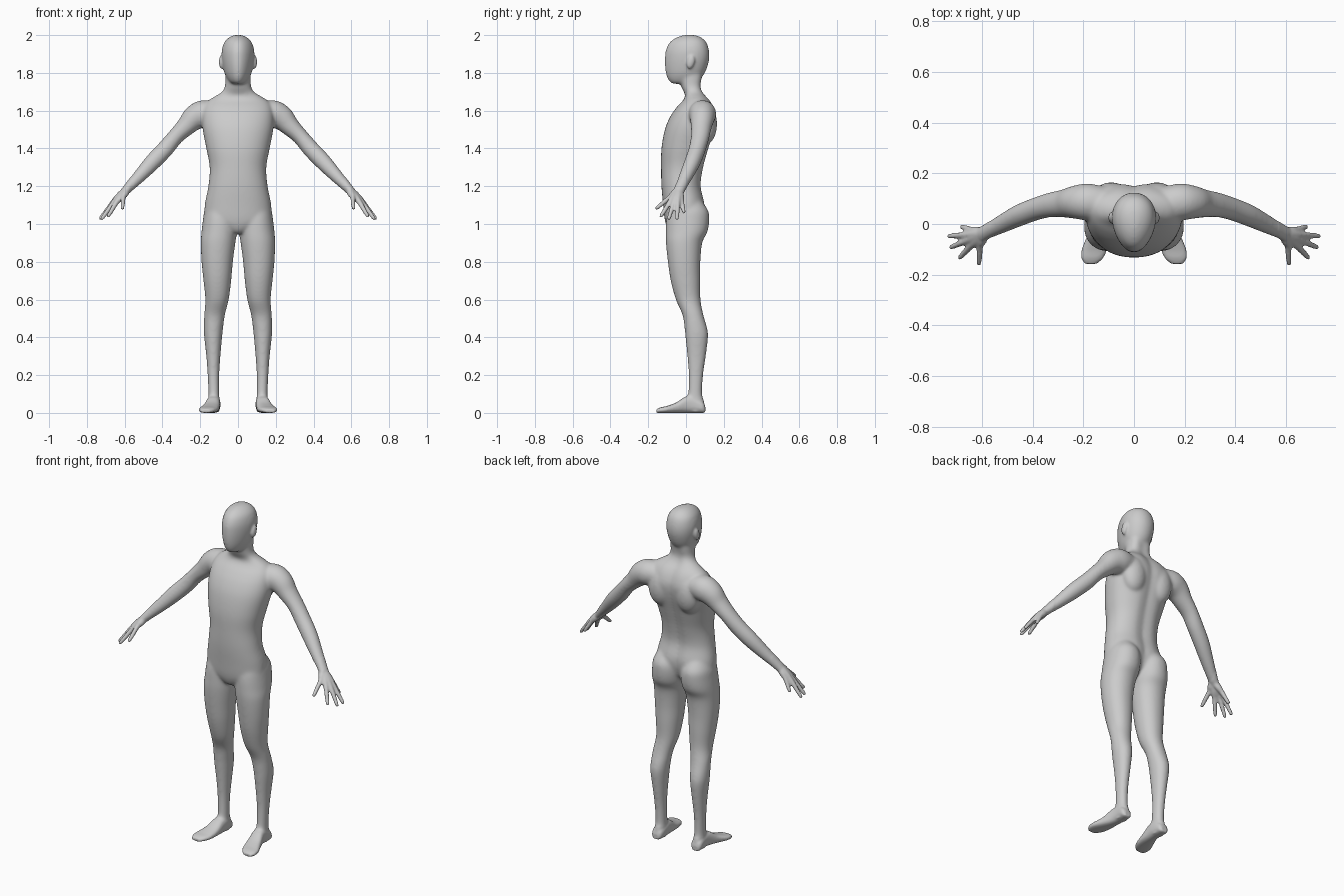
import bpy, bmesh
from math import sin, cos, pi, exp, copysign
from mathutils import Vector, Matrix

if "Cube" in bpy.data.objects:
    bpy.data.objects.remove(bpy.data.objects["Cube"])

bm = bmesh.new()
N = 40


def dense(rows, steps=5):
    """Catmull-Rom resampling of a list of number tuples."""
    out = []
    for i in range(len(rows) - 1):
        p0, p1 = rows[max(i - 1, 0)], rows[i]
        p2, p3 = rows[i + 1], rows[min(i + 2, len(rows) - 1)]
        for k in range(steps):
            t = k / steps
            out.append(tuple(
                0.5 * (2 * b + (c - a) * t + (2 * a - 5 * b + 4 * c - d) * t * t
                       + (3 * b - a - 3 * c + d) * t ** 3)
                for a, b, c, d in zip(p0, p1, p2, p3)))
    return out + [rows[-1]]


def loft(rings):
    """Capped skin through rings of points."""
    vs = [[bm.verts.new(p) for p in r] for r in rings]
    for a, b in zip(vs, vs[1:]):
        for i in range(N):
            j = (i + 1) % N
            bm.faces.new((a[i], a[j], b[j], b[i]))
    bm.faces.new(vs[0][::-1])
    bm.faces.new(vs[-1])


def oval(power=2.0):
    """Unit superellipse."""
    for i in range(N):
        t = 2 * pi * i / N
        c, s = cos(t), sin(t)
        yield copysign(abs(c) ** (2 / power), c), copysign(abs(s) ** (2 / power), s)


def upright(rows, power=2.0, egg=0.0, groove=0.0):
    """Horizontal slices: z, x min, x max, y front, y back."""
    rings = []
    for z, x0, x1, y0, y1 in dense(rows):
        ring = []
        for c, s in oval(power):
            x = (x0 + x1) / 2 + (x1 - x0) / 2 * c * (1 + egg * s)
            y = (y0 + y1) / 2 + (y1 - y0) / 2 * s
            if s > 0:
                y -= groove * exp(-(x / 0.035) ** 2)
            ring.append((x, y, z))
        rings.append(ring)
    loft(rings)


def limb(rows):
    """Tube along a path: x, y, z, half thickness, half depth."""
    pts = dense(rows)
    rings = []
    for i, p in enumerate(pts):
        d = Vector(pts[min(i + 1, len(pts) - 1)][:3]) - Vector(pts[max(i - 1, 0)][:3])
        d.normalize()
        side = (Vector((0, 1, 0)) - d * d.y).normalized()
        up = d.cross(side)
        rings.append([Vector(p[:3]) + up * c * p[3] + side * s * p[4] for c, s in oval()])
    loft(rings)


def ball(center, scale, rot=0.0):
    m = Matrix.Translation(center) @ Matrix.Rotation(rot, 4, 'X') @ Matrix.Diagonal((*scale, 1))
    bmesh.ops.create_uvsphere(bm, u_segments=20, v_segments=14, radius=1, matrix=m)


# leg and buttock
upright([(1.12, .03, .155, -.07, .085), (1.07, .012, .178, -.095, .118),
         (1.02, .003, .186, -.105, .123), (.96, .005, .193, -.107, .114),
         (.9, .014, .197, -.106, .086), (.8, .027, .193, -.096, .076),
         (.7, .036, .183, -.081, .076), (.6, .049, .173, -.054, .077),
         (.52, .069, .179, -.019, .092), (.45, .079, .181, -.008, .112),
         (.4, .084, .179, -.003, .117), (.3, .093, .168, .007, .105),
         (.2, .099, .161, .014, .091), (.1, .099, .157, .011, .086),
         (.05, .097, .159, 0, .097), (.005, .102, .156, .01, .09)], power=2.1)

# foot: y, x centre, half width, height
loft([[(xc + w * c, y, h * (1 + s) / 2) for c, s in oval(2.5)]
      for y, xc, w, h in dense([
          (.102, .13, .018, .035), (.088, .13, .032, .06), (.04, .128, .035, .09),
          (0, .132, .037, .088), (-.05, .142, .044, .056), (-.1, .156, .05, .037),
          (-.135, .165, .043, .029), (-.157, .17, .024, .019)])])

# arm
limb([(.11, .085, 1.585, .06, .06), (.18, .087, 1.583, .073, .073),
      (.23, .086, 1.562, .067, .066), (.275, .081, 1.517, .052, .056),
      (.33, .075, 1.463, .043, .049), (.385, .06, 1.398, .045, .045),
      (.45, .035, 1.33, .044, .043), (.515, .003, 1.26, .036, .037),
      (.58, -.03, 1.192, .026, .03), (.6, -.04, 1.172, .022, .03)])

# palm and fingers: knuckle, tip
wrist = Vector((.588, -.036, 1.185))
fingers = [((.642, -.024, 1.123), (.682, -.01, 1.057)),
           ((.66, -.043, 1.118), (.734, -.048, 1.022)),
           ((.66, -.066, 1.112), (.725, -.093, 1.022)),
           ((.645, -.088, 1.112), (.69, -.136, 1.036)),
           ((.607, -.085, 1.142), (.612, -.162, 1.078))]
for knuckle, tip in fingers:
    k, t = Vector(knuckle), Vector(tip)
    limb([(*wrist, .02, .018), (*wrist.lerp(k, .6), .019, .018), (*k, .0135, .0135),
          (*k.lerp(t, .5), .0115, .0115), (*k.lerp(t, .9), .0095, .0095), (*t, .005, .005)])

# ear
ball((.087, .025, 1.858), (.014, .021, .037), -.25)
# shoulder blade
ball((.09, .105, 1.53), (.075, .06, .11))

# mirror the side parts
dup = bmesh.ops.duplicate(bm, geom=bm.verts[:] + bm.edges[:] + bm.faces[:])
for e in dup["geom"]:
    if isinstance(e, bmesh.types.BMVert):
        e.co.x *= -1

# torso and neck: z, half width, front, back
torso = [(.95, .03, -.08, .03), (.975, .09, -.098, .06), (1.02, .17, -.112, .09),
         (1.1, .176, -.121, .104), (1.2, .157, -.13, .084), (1.3, .15, -.132, .098),
         (1.4, .168, -.13, .125), (1.5, .187, -.112, .154), (1.57, .19, -.083, .163),
         (1.62, .18, -.048, .15), (1.655, .155, -.015, .13), (1.68, .115, -.005, .108),
         (1.7, .085, -.012, .095), (1.73, .069, -.026, .088), (1.78, .066, -.035, .096),
         (1.84, .06, -.02, .1)]
upright([(z, -w, w, f, b) for z, w, f, b in torso], power=2.2, groove=.014)

# head
head = [(1.742, .022, -.07, -.01), (1.75, .04, -.084, .03), (1.77, .057, -.098, .075),
        (1.8, .071, -.107, .1), (1.84, .08, -.112, .116), (1.88, .085, -.112, .124),
        (1.92, .084, -.107, .122), (1.96, .073, -.088, .109), (1.985, .051, -.056, .085),
        (1.998, .025, -.02, .055), (2.002, .004, .012, .022)]
upright([(z, -w, w, f, b) for z, w, f, b in head], egg=.17)

bmesh.ops.recalc_face_normals(bm, faces=bm.faces[:])
mesh = bpy.data.meshes.new("body")
bm.to_mesh(mesh)
bm.free()
body = bpy.data.objects.new("body", mesh)
bpy.context.collection.objects.link(body)
bpy.context.view_layer.objects.active = body
body.select_set(True)

# fuse the parts into one skin
fuse = body.modifiers.new("fuse", 'REMESH')
fuse.mode = 'VOXEL'
fuse.voxel_size = .006
bpy.ops.object.modifier_apply(modifier="fuse")

# blend the joins, keeping hands, ears and feet crisp
group = body.vertex_groups.new(name="soft")
for v in body.data.vertices:
    x, y, z = v.co
    ear = z > 1.8 and abs(x) > .08
    if abs(x) < .57 and z > .08 and not ear:
        group.add([v.index], 1, 'REPLACE')
soft = body.modifiers.new("blend", 'SMOOTH')
soft.factor, soft.iterations, soft.vertex_group = .5, 25, "soft"
fine = body.modifiers.new("polish", 'SMOOTH')
fine.factor, fine.iterations = .5, 3
bpy.ops.object.shade_smooth()
